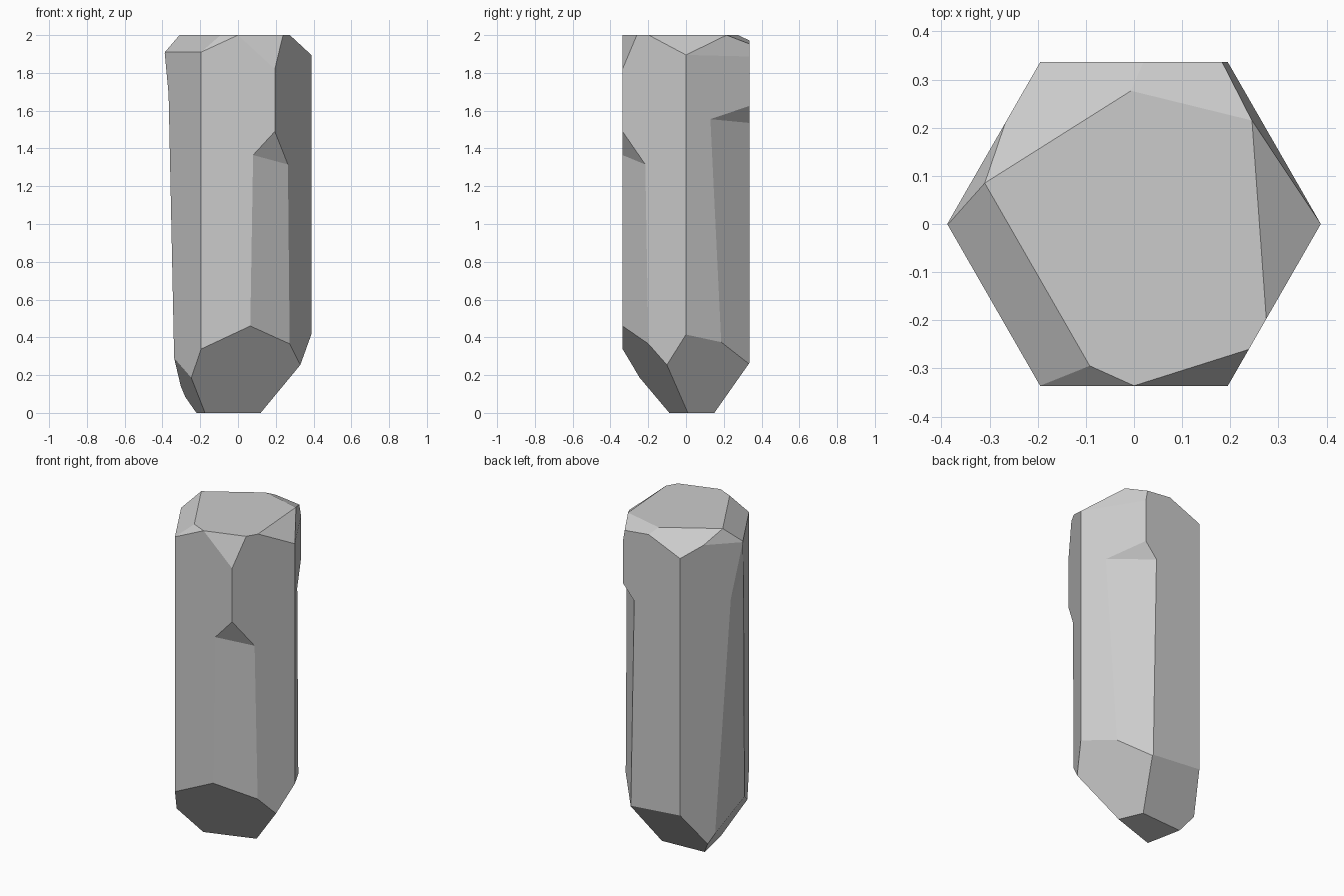
import bpy, bmesh
from mathutils import Vector, Matrix

if "Cube" in bpy.data.objects:
    bpy.data.objects.remove(bpy.data.objects["Cube"])


def cut(bm, pts, keep):
    """Slice by the plane through three points, keep the side holding 'keep', cap the hole."""
    p = [Vector(q) for q in pts]
    n = (p[1] - p[0]).cross(p[2] - p[0]).normalized()
    if (Vector(keep) - p[0]).dot(n) > 0:
        n = -n
    bmesh.ops.bisect_plane(bm, geom=bm.verts[:] + bm.edges[:] + bm.faces[:], dist=1e-5,
                           plane_co=p[0], plane_no=n, clear_outer=True)
    bmesh.ops.remove_doubles(bm, verts=bm.verts[:], dist=1e-4)
    rim = [e for e in bm.edges if e.is_boundary]
    if rim:
        bmesh.ops.contextual_create(bm, geom=rim)
    bmesh.ops.recalc_face_normals(bm, faces=bm.faces[:])


def make(name, bm):
    me = bpy.data.meshes.new(name)
    bm.to_mesh(me)
    bm.free()
    ob = bpy.data.objects.new(name, me)
    bpy.context.collection.objects.link(ob)
    return ob


# Six-sided shaft
bm = bmesh.new()
hexagon = [(0.388, 0), (0.195, 0.336), (-0.195, 0.336),
           (-0.388, 0), (-0.195, -0.336), (0.195, -0.336)]
base = bm.faces.new([bm.verts.new((x, y, 0)) for x, y in hexagon])
top = bmesh.ops.extrude_face_region(bm, geom=[base])["geom"]
bmesh.ops.translate(bm, vec=(0, 0, 2), verts=[v for v in top if isinstance(v, bmesh.types.BMVert)])
bmesh.ops.recalc_face_normals(bm, faces=bm.faces[:])

facets = [
    # top bevels
    [(-.388, 0, 1.91), (-.195, -.336, 1.91), (-.31, .085, 2)],
    [(-.388, 0, 1.905), (-.274, .2, 1.93), (-.31, .085, 2)],
    [(-.195, .336, 1.88), (-.03, .336, 1.95), (-.31, .085, 2)],
    [(-.04, .285, 2), (.245, .215, 2), (.17, .336, 1.955)],
    [(.245, .215, 2), (.388, 0, 1.895), (.19, .336, 1.915)],
    [(.245, .215, 2), (.275, -.2, 2), (.388, 0, 1.895)],
    [(0, -.336, 2), (.235, -.265, 1.99), (.195, -.336, 1.82)],
    [(-.195, -.336, 1.91), (-.08, -.30, 2), (0, -.336, 2)],
    # bottom point
    [(.12, .01, 0), (-.18, -.09, 0), (.065, -.336, .46)],
    [(.12, .01, 0), (.385, 0, .41), (.296, .16, .38)],
    [(.06, .15, 0), (-.195, .336, .295), (.134, .325, .25)],
    [(-.245, -.24, .18), (-.18, -.09, .01), (-.28, .15, .1)],
]
for f in facets:
    cut(bm, f, (0, 0, 1))
crystal = make("crystal", bm)

# Stepped corner chips: (ledge plane, chamfer plane, point outside the corner)
chips = [
    ([(.313, .13, 1.555), (.195, .336, 1.625), (.118, .336, 1.535)],
     [(.313, .13, 1.555), (.118, .336, 1.535), (.223, .248, .35)], (.3, .5, .5)),
    ([(.195, -.336, 1.49), (.08, -.336, 1.365), (.265, -.215, 1.315)],
     [(.08, -.336, 1.365), (.265, -.215, 1.315), (.065, -.336, .46)], (.3, -.5, .5)),
    ([(-.388, 0, 1.905), (-.351, .064, 1.57), (-.356, -.05, 1.57)],
     [(-.351, .064, 1.57), (-.317, .125, .57), (-.338, -.085, .3)], (-.6, 0, .5)),
]
for ledge, chamfer, outside in chips:
    bm = bmesh.new()
    bmesh.ops.create_cube(bm, size=1, matrix=Matrix.Translation((0, 0, 1)) @ Matrix.Diagonal((1.3, 1.3, 2.6, 1)))
    cut(bm, ledge, outside)
    cut(bm, chamfer, outside)
    cutter = make("chip_cutter", bm)
    cutter.hide_render = True
    mod = crystal.modifiers.new("chip", 'BOOLEAN')
    mod.operation = 'DIFFERENCE'
    mod.solver = 'EXACT'
    mod.object = cutter
    bpy.context.view_layer.objects.active = crystal
    bpy.ops.object.modifier_apply(modifier=mod.name)
    bpy.data.objects.remove(cutter)
